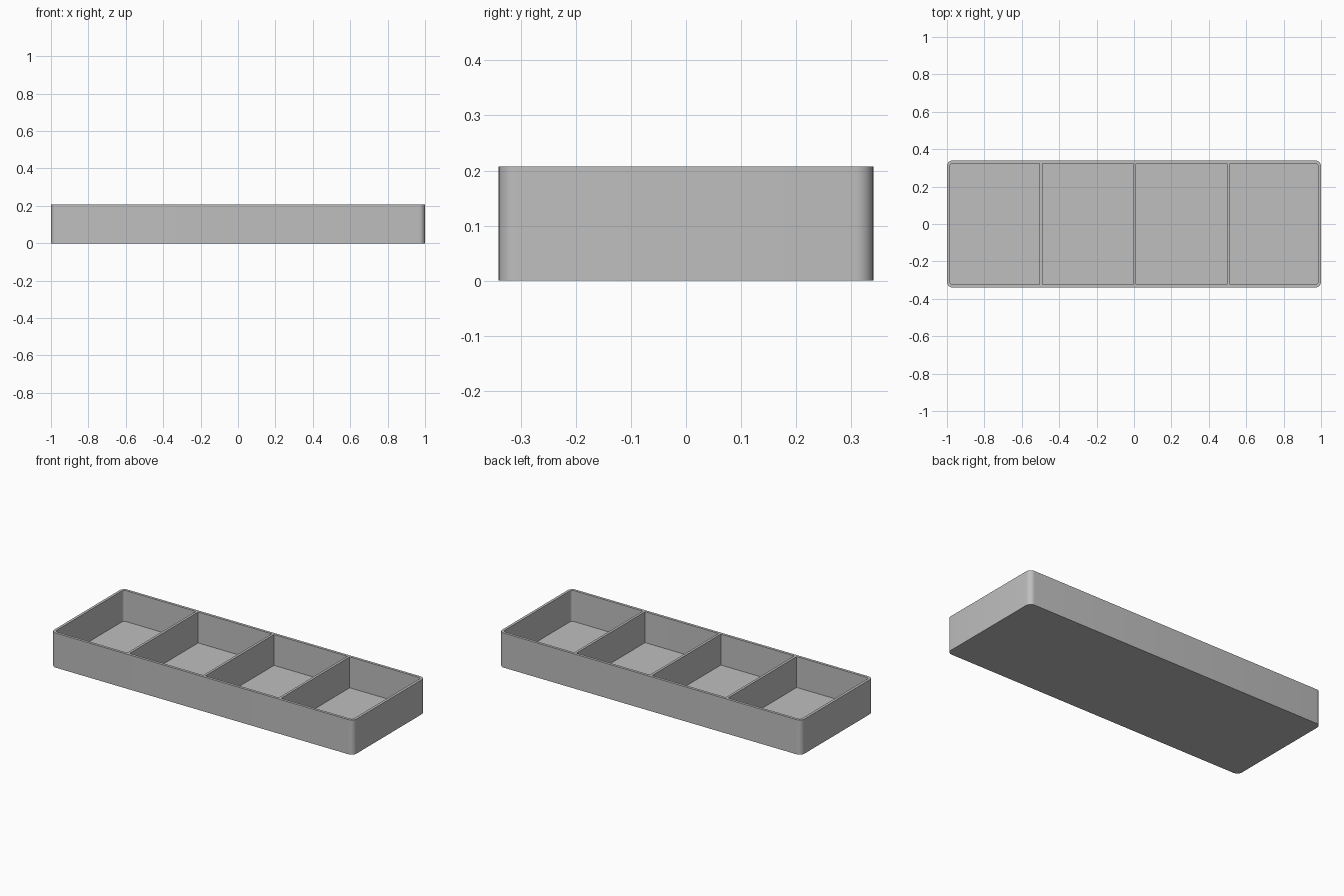
import bpy
import bmesh
from math import cos, sin, pi

if "Cube" in bpy.data.objects:
    bpy.data.objects.remove(bpy.data.objects["Cube"], do_unlink=True)

HALF_X, HALF_Y, HEIGHT = 1.0, 0.34, 0.207
WALL, FLOOR, RADIUS = 0.016, 0.022, 0.032
STEPS = 8

grey = bpy.data.materials.new("light grey")
grey.use_nodes = True
colour = (0.52, 0.52, 0.52, 1)
grey.diffuse_color = colour
grey.node_tree.nodes["Principled BSDF"].inputs["Base Color"].default_value = colour


def finish(bm, name):
    bmesh.ops.recalc_face_normals(bm, faces=bm.faces)
    mesh = bpy.data.meshes.new(name)
    bm.to_mesh(mesh)
    bm.free()
    mesh.materials.append(grey)
    obj = bpy.data.objects.new(name, mesh)
    bpy.context.collection.objects.link(obj)
    return obj


def rounded_loop(bm, inset, z):
    """Ring of vertices around a rounded rectangle."""
    r = RADIUS - inset
    cx, cy = HALF_X - RADIUS, HALF_Y - RADIUS
    ring = []
    for corner, (sx, sy) in enumerate([(1, 1), (-1, 1), (-1, -1), (1, -1)]):
        for i in range(STEPS + 1):
            a = (corner + i / STEPS) * pi / 2
            ring.append(bm.verts.new((sx * cx + r * cos(a), sy * cy + r * sin(a), z)))
    return ring


# Tray shell: outer wall, flat rim, inner wall and floor
bm = bmesh.new()
rings = [rounded_loop(bm, inset, z) for inset, z in
         [(0, 0), (0, HEIGHT), (WALL, HEIGHT), (WALL, FLOOR)]]
for low, high in zip(rings, rings[1:]):
    for i in range(len(low)):
        j = (i + 1) % len(low)
        bm.faces.new((low[i], low[j], high[j], high[i]))
bm.faces.new(rings[0])
bm.faces.new(rings[-1])
tray = finish(bm, "tray_shell")
bpy.ops.object.select_all(action='DESELECT')
tray.select_set(True)
bpy.context.view_layer.objects.active = tray
bpy.ops.object.shade_smooth_by_angle()

# Upright dividers between the four compartments
for name, x in (("right_divider", -0.498), ("middle_divider", 0.004), ("left_divider", 0.505)):
    bm = bmesh.new()
    bmesh.ops.create_cube(bm, size=1)
    bmesh.ops.scale(bm, vec=(0.015, 2 * (HALF_Y - WALL), HEIGHT - FLOOR), verts=bm.verts)
    bmesh.ops.translate(bm, vec=(x, 0, (HEIGHT + FLOOR) / 2), verts=bm.verts)
    finish(bm, name)
